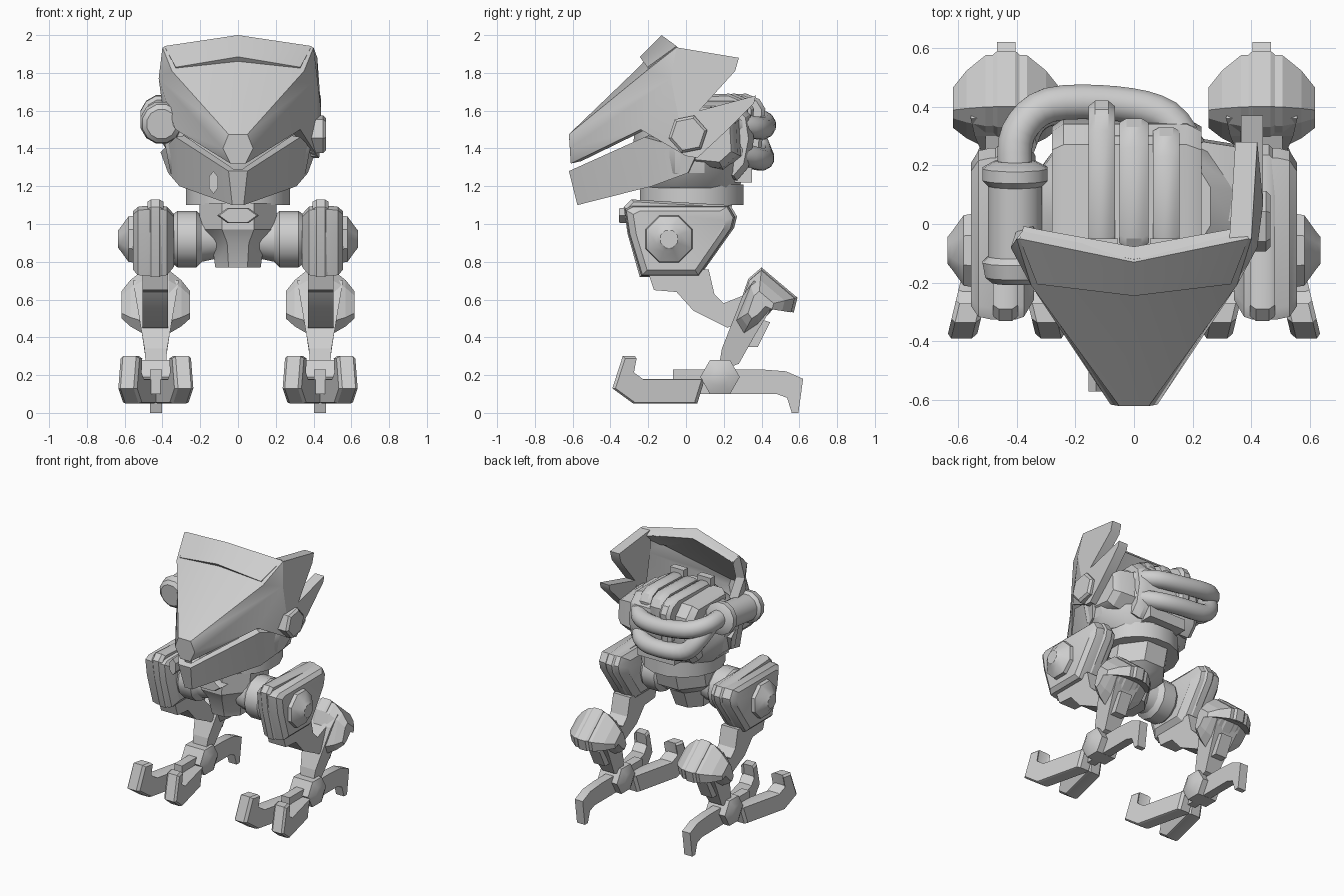
import bpy, bmesh, math
from mathutils import Vector

if "Cube" in bpy.data.objects:
    bpy.data.objects.remove(bpy.data.objects["Cube"])

metal = bpy.data.materials.new("plain grey")
metal.diffuse_color = (0.62, 0.62, 0.62, 1)
metal.use_nodes = True
metal.node_tree.nodes["Principled BSDF"].inputs["Base Color"].default_value = metal.diffuse_color


def build(name, verts, faces):
    bm = bmesh.new()
    vs = [bm.verts.new(v) for v in verts]
    for f in faces:
        bm.faces.new([vs[i] for i in f])
    bmesh.ops.delete(bm, geom=[v for v in bm.verts if not v.link_faces], context='VERTS')
    bmesh.ops.recalc_face_normals(bm, faces=bm.faces)
    mesh = bpy.data.meshes.new(name)
    bm.to_mesh(mesh)
    bm.free()
    mesh.materials.append(metal)
    obj = bpy.data.objects.new(name, mesh)
    bpy.context.collection.objects.link(obj)
    return obj


def loft(name, rings):
    """Skin equal-sized rings of points and cap both ends."""
    n, m = len(rings[0]), len(rings)
    faces = [[k * n + i, k * n + (i + 1) % n, (k + 1) * n + (i + 1) % n, (k + 1) * n + i]
             for k in range(m - 1) for i in range(n)]
    faces += [list(range(n)), [(m - 1) * n + i for i in range(n)]]
    return build(name, [p for r in rings for p in r], faces)


def slab(name, profile, layers, centre=(0, 0), s=1):
    """Side profile (y, z) stacked along x; each layer is (x, scale about centre)."""
    cy, cz = centre
    return loft(name, [[(s * x, cy + (y - cy) * k, cz + (z - cz) * k) for y, z in profile]
                       for x, k in layers])


def ngon(n, r=1.0, c=(0, 0), turn=0.0):
    return [(c[0] + r * math.cos(math.tau * i / n + turn),
             c[1] + r * math.sin(math.tau * i / n + turn)) for i in range(n)]


def stack(name, n, layers):
    """Upright round body; each layer is (z, x radius, y radius, y centre)."""
    return loft(name, [[(a * rx, cy + b * ry, z) for a, b in ngon(n, turn=math.pi / n)]
                       for z, rx, ry, cy in layers])


def tube(name, path, radii, n=12):
    pts = [Vector(p) for p in path]
    rings = []
    for i, p in enumerate(pts):
        t = (pts[min(i + 1, len(pts) - 1)] - pts[max(i - 1, 0)]).normalized()
        side = t.cross(Vector((0, 0, 1)))
        side = side.normalized() if side.length > 0.1 else Vector((1, 0, 0))
        up = side.cross(t)
        rings.append([p + radii[i] * (side * a + up * b) for a, b in ngon(n, turn=math.pi / n)])
    return loft(name, rings)


def smooth_path(pts, steps=4):
    """Catmull-Rom interpolation through a few points."""
    p = [Vector(q) for q in [pts[0]] + pts + [pts[-1]]]
    out = []
    for i in range(1, len(p) - 2):
        a, b, c, d = p[i - 1:i + 3]
        for k in range(steps):
            t = k / steps
            out.append(0.5 * (2 * b + (c - a) * t + (2 * a - 5 * b + 4 * c - d) * t * t
                              + (3 * b - a - 3 * c + d) * t ** 3))
    return out + [p[-1]]


def box(name, x0, x1, y0, y1, z0, z1):
    return slab(name, [(y0, z0), (y1, z0), (y1, z1), (y0, z1)], [(x0, 1), (x1, 1)])


def shell(name, verts, faces, thick):
    obj = build(name, verts, faces)
    front = min(obj.data.polygons, key=lambda p: p.center.y)
    if front.normal.y > 0:
        obj.data.flip_normals()
    mod = obj.modifiers.new("thickness", 'SOLIDIFY')
    mod.thickness, mod.offset = thick, -1
    bpy.context.view_layer.objects.active = obj
    bpy.ops.object.modifier_apply(modifier=mod.name)
    return obj


# Visor: mirrored face with short cheeks
half = [(0.05, -.62, 1.475), (.08, -.615, 1.40), (.04, -.61, 1.32), (.40, -.05, 1.935),
        (.35, -.21, 1.81), (.42, -.08, 1.77), (.33, -.24, 1.50)]
verts = [(0, -.12, 1.99), (0, -.24, 1.84)] + half + [(-x, y, z) for x, y, z in half]
verts += [(.42, 0, 1.36), (-.40, -.02, 1.62)]
faces = [(2, 3, 4, 11, 10, 9), (1, 2, 9)]
for o in (0, 7):
    nt, nm, nb, top, brow, cheek, low = range(2 + o, 9 + o)
    faces += [(0, 1, brow, top), (1, nt, brow), (brow, nt, cheek), (top, brow, cheek),
              (nt, nm, cheek), (nm, low, cheek), (nm, nb, low)]
faces += [(7, 8, 16), (14, 15, 17)]
shell("visor", verts, faces, 0.06)
shell("brow_band", [(x, y, z) for x, y, z in
                    ((-.33, -.205, 1.83), (0, -.245, 1.885), (.33, -.205, 1.83),
                     (.39, -.05, 1.942), (0, -.13, 2.0), (-.39, -.05, 1.942))],
      [(0, 1, 4, 5), (1, 2, 3, 4)], 0.065)

# Thick notched cheek plate with two swept-back horns, on one side only
cheek = [(.40, -.05, 1.935), (.42, .28, 1.88), (.42, .26, 1.81), (.44, .07, 1.60), (.44, .37, 1.68),
         (.44, .36, 1.64), (.435, .20, 1.48), (.43, .06, 1.35), (.42, 0, 1.36), (.42, -.08, 1.77)]
loft("cheek_plate", [[(x - d, y, z) for x, y, z in cheek] for d in (0, .075)])
slab("visor_bolt", ngon(6, .105, (.01, 1.475), .2), [(.36, 1), (.45, 1), (.465, .85)], (.01, 1.475))

# Jaw guard
jaw = [(.05, -.62, 1.28), (.03, -.575, 1.10), (.33, -.22, 1.46), (.31, -.18, 1.20),
       (.41, .06, 1.38), (.37, .01, 1.27)]
verts = jaw + [(-x, y, z) for x, y, z in jaw]
faces = [(0, 1, 7, 6)]
for o in (0, 6):
    faces += [(o, o + 1, o + 3, o + 2), (o + 2, o + 3, o + 5, o + 4)]
shell("jaw_guard", verts, faces, 0.05)
loft("jaw_sensor", [[(-.13 + a * .028, y, 1.22 + b * .06) for a, b in ngon(6, turn=math.pi / 6)]
                    for y in (-.57, -.38)])

# Torso, waist and pelvis
stack("torso", 12, [(1.19, .29, .27, .02), (1.27, .37, .30, .02), (1.42, .40, .31, .02),
                    (1.53, .38, .31, .03), (1.62, .27, .25, .06)])
stack("waist", 16, [(1.10, .28, .28, .03), (1.21, .28, .28, .03)])
stack("pelvis", 8, [(.77, .13, .15, -.09), (.90, .15, .2, -.08), (.97, .22, .28, -.05),
                    (1.11, .22, .30, -.03)])
loft("pelvis_plate", [[(a * .11 * k, y, 1.045 + b * .047 * k) for a, b in ngon(6)]
                      for y, k in ((-.26, 1), (-.34, 1), (-.355, .9))])

# Engine block, ribs and vents
slab("engine_block", [(-.08, 1.35), (.27, 1.23), (.33, 1.3), (.36, 1.45), (.34, 1.58), (.27, 1.65), (-.08, 1.65)],
     [(-.28, .88), (-.24, 1), (.18, 1), (.23, .88)], (.12, 1.45))
for x, w, back in ((-.11, .045, .42), (0, .05, .36), (.11, .045, .33)):
    slab("engine_rib", [(-.08, 1.55), (-.08, 1.66), (-.05, 1.68), (back - .1, 1.69), (back - .03, 1.66),
                        (back, 1.61), (back - .02, 1.4), (.2, 1.4)],
         [(x - w, .93), (x - w * .5, 1), (x + w * .5, 1), (x + w, .93)], (.15, 1.52))
for x in (-.11, .11):
    box("engine_vent", x - .055, x + .055, -.10, -.05, 1.60, 1.71)
box("rear_vent", -.15, .15, .2, .35, 1.22, 1.30)
slab("side_intake", [(.0, 1.3), (.2, 1.28), (.29, 1.36), (.28, 1.55), (.0, 1.58)],
     [(.18, 1.05), (.34, .9), (.38, .7)], (.12, 1.44))

# Exhaust drum and pipes
tube("exhaust_drum", [(-.405, y, 1.53 + (y + .19) * .11) for y in (-.2, -.18, -.13, -.11, .13, .15, .19, .215)],
     [.08, .105, .115, .095, .095, .115, .115, .07])
for name, pts in (("upper_pipe", [(-.405, .18, 1.58), (-.395, .31, 1.57), (-.29, .405, 1.54), (-.06, .41, 1.51),
                                  (.11, .365, 1.51), (.19, .25, 1.53)]),
                  ("lower_pipe", [(-.39, .28, 1.56), (-.35, .36, 1.46), (-.26, .40, 1.37), (-.05, .405, 1.345),
                                  (.10, .36, 1.35), (.20, .24, 1.39)])):
    path = smooth_path(pts)
    tube(name, path, [.061] * len(path))

# Legs, built once and repeated on the other side
POD = [(-.33, 1.08), (-.29, 1.10), (.23, 1.10), (.265, 1.04), (.25, .98), (.07, .72), (-.24, .72), (-.31, .95)]
BAND = [(-.33, 1.09), (-.29, 1.13), (.235, 1.10), (.27, 1.04), (.255, .98), (.07, .72), (-.245, .72), (-.31, .95)]
THIGH = [(-.20, .74), (-.17, .65), (-.05, .64), (.04, .54), (.22, .45), (.35, .52), (.35, .64),
         (.20, .58), (.15, .63), (.12, .76)]
KNEE = [(.25, .48), (.33, .71), (.40, .77), (.59, .61), (.57, .53), (.48, .57), (.38, .46), (.30, .41)]
SHIN = [(.17, .22), (.19, .34), (.30, .62), (.36, .70), (.50, .60), (.45, .55), (.37, .42), (.28, .26)]
HEEL = [(-.07, .23), (.40, .23), (.53, .22), (.62, .18), (.595, 0), (.56, 0), (.535, .08), (.48, .10), (-.07, .10)]
TOE = [(-.39, .13), (-.335, .30), (-.27, .30), (-.285, .22), (-.23, .18), (.10, .18), (.06, .05), (-.28, .05)]

knees = []
for s, side in ((1, "right_"), (-1, "left_")):
    hub = (-.09, .92)
    slab(side + "hip_axle", ngon(12, 1, hub), [(.10, .10), (.19, .12), (.22, .15), (.32, .15), (.36, .12)], hub, s)
    slab(side + "hip_pod", POD, [(.34, .74), (.375, .95), (.40, .98), (.49, .98), (.53, .95), (.555, .82)],
         (-.05, .92), s)
    slab(side + "hip_band", BAND, [(.395, .94), (.415, 1.0), (.46, 1.0), (.48, .94)], (-.05, .92), s)
    slab(side + "hip_cap", ngon(8, 1, hub, math.pi / 8), [(.52, .14), (.58, .13), (.62, .07), (.635, .05)], hub, s)
    slab(side + "thigh", THIGH, [(.37, 1), (.505, 1)], s=s)
    # Paired knee covers with a raised band between them
    knees.append(slab(side + "knee_cover", KNEE, [(.253, .40), (.30, .68), (.365, .93), (.505, .93),
                                                  (.57, .68), (.617, .40)], (.38, .56), s))
    knees.append(slab(side + "knee_band", KNEE, [(.39, .93), (.405, 1), (.465, 1), (.48, .93)], (.40, .60), s))
    slab(side + "calf_pad", [(.30, .40), (.38, .50), (.445, .48), (.38, .35), (.31, .35)],
         [(.39, 1), (.48, 1)], s=s)
    # Shin narrows towards the ankle
    knees.append(loft(side + "shin", [[(s * (.435 + d * (.05 + max(0, z - .28) * .17)), y, z) for y, z in SHIN]
                                      for d in (-1, 1)]))
    ank = (.18, .19)
    slab(side + "ankle_hub", ngon(6, 1, ank), [(.335, .05), (.36, .105), (.515, .105), (.54, .05)], ank, s)
    slab(side + "heel_claw", HEEL, [(.403, 1), (.467, 1)], s=s)
    # Two splayed toes, sheared outward towards the tip
    for d, word in ((1, "outer_toe"), (-1, "inner_toe")):
        rings = []
        for w, k in ((-.05, .93), (-.035, 1), (.035, 1), (.05, .93)):
            prof = [(-.15 + (y + .15) * k, .13 + (z - .13) * k) for y, z in TOE]
            rings.append([(s * (.435 + d * (.035 + (.1 - y) * .24) + w), y, z) for y, z in prof])
        loft(side + word, rings)

# Keep hard edges crisp, smooth the round parts
for obj in bpy.data.objects:
    obj.select_set(obj not in knees)
    if obj not in knees:
        bpy.context.view_layer.objects.active = obj
bpy.ops.object.shade_smooth_by_angle(angle=math.radians(31))
